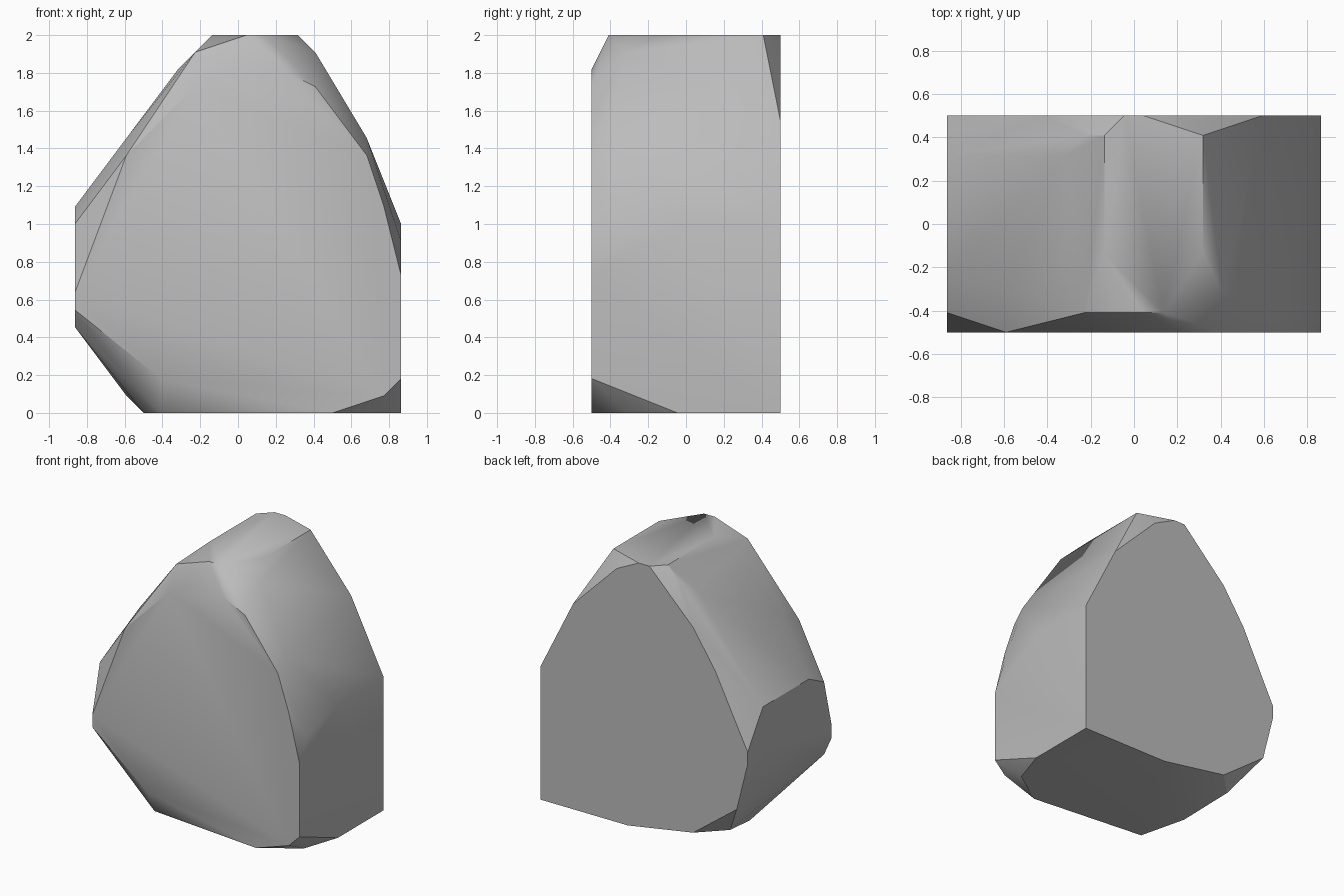
import bpy
import bmesh
import math

# Remove the default cube only
default = bpy.data.objects.get("Cube")
if default:
    bpy.data.objects.remove(default, do_unlink=True)

CELL = 1 / 11  # modelling grid step
HALF_WIDTH = 9.5
HALF_DEPTH = 5.5

# Cross-sections of the boulder, (across, up) in grid steps
front_face = [(0, 6), (0, 7), (3, 15), (7, 19), (9, 20), (12, 20), (14, 19),
              (17, 15), (18, 12), (19, 8), (19, 2), (18, 1), (15, 0), (5, 2)]
front_bevel = [(0, 5), (0, 11), (7, 21), (10, 22), (11, 22), (17, 16), (19, 10), (5, 0)]
front_shoulder = [(3, 16), (14, 21), (18, 0)]
left_shoulder = [(0, 12), (6, 20)]
front_crown = [(8, 22), (13, 22)]
middle = [(4, 0), (19, 0), (19, 11)]
rear_shoulder = [(0, 12), (3, 1), (3, 16), (6, 20)]
rear_crown = [(7, 21), (8, 22), (13, 22)]
back_face = [(19, 0), (19, 11), (16, 17), (12, 21), (10, 22), (9, 22), (5, 18),
             (3, 15), (0, 9), (0, 8), (1, 4), (5, 1), (11, 0)]

# Depth of each section, counted from the front
sections = {0: front_face, 1: front_bevel, 2: front_shoulder, 3: left_shoulder,
            4: front_crown, 5: middle, 9: rear_shoulder, 10: rear_crown, 11: back_face}


def make_material(name, colour):
    material = bpy.data.materials.new(name)
    material.use_nodes = True
    material.diffuse_color = colour
    shader = material.node_tree.nodes["Principled BSDF"]
    shader.inputs["Base Color"].default_value = colour
    shader.inputs["Roughness"].default_value = 0.9
    return material


def hull_from_sections(name, material):
    """Wrap the cross-sections in a convex skin with merged flat facets."""
    bm = bmesh.new()
    for depth, outline in sections.items():
        for across, up in outline:
            bm.verts.new(((across - HALF_WIDTH) * CELL, (depth - HALF_DEPTH) * CELL, up * CELL))
    hull = bmesh.ops.convex_hull(bm, input=bm.verts[:])
    leftover = {v for v in hull["geom_interior"] + hull["geom_unused"]
                if isinstance(v, bmesh.types.BMVert)}
    bmesh.ops.delete(bm, geom=list(leftover), context="VERTS")
    bmesh.ops.dissolve_limit(bm, angle_limit=math.radians(1),
                             verts=bm.verts[:], edges=bm.edges[:])
    bmesh.ops.recalc_face_normals(bm, faces=bm.faces[:])
    mesh = bpy.data.meshes.new(name)
    bm.to_mesh(mesh)
    bm.free()
    mesh.materials.append(material)
    obj = bpy.data.objects.new(name, mesh)
    bpy.context.collection.objects.link(obj)
    return obj


# Boulder, softly shaded with crisp main edges
stone = make_material("stone_grey", (0.5, 0.5, 0.5, 1))
boulder = hull_from_sections("boulder", stone)
bpy.ops.object.select_all(action="DESELECT")
boulder.select_set(True)
bpy.context.view_layer.objects.active = boulder
bpy.ops.object.shade_smooth_by_angle(angle=math.radians(30))
